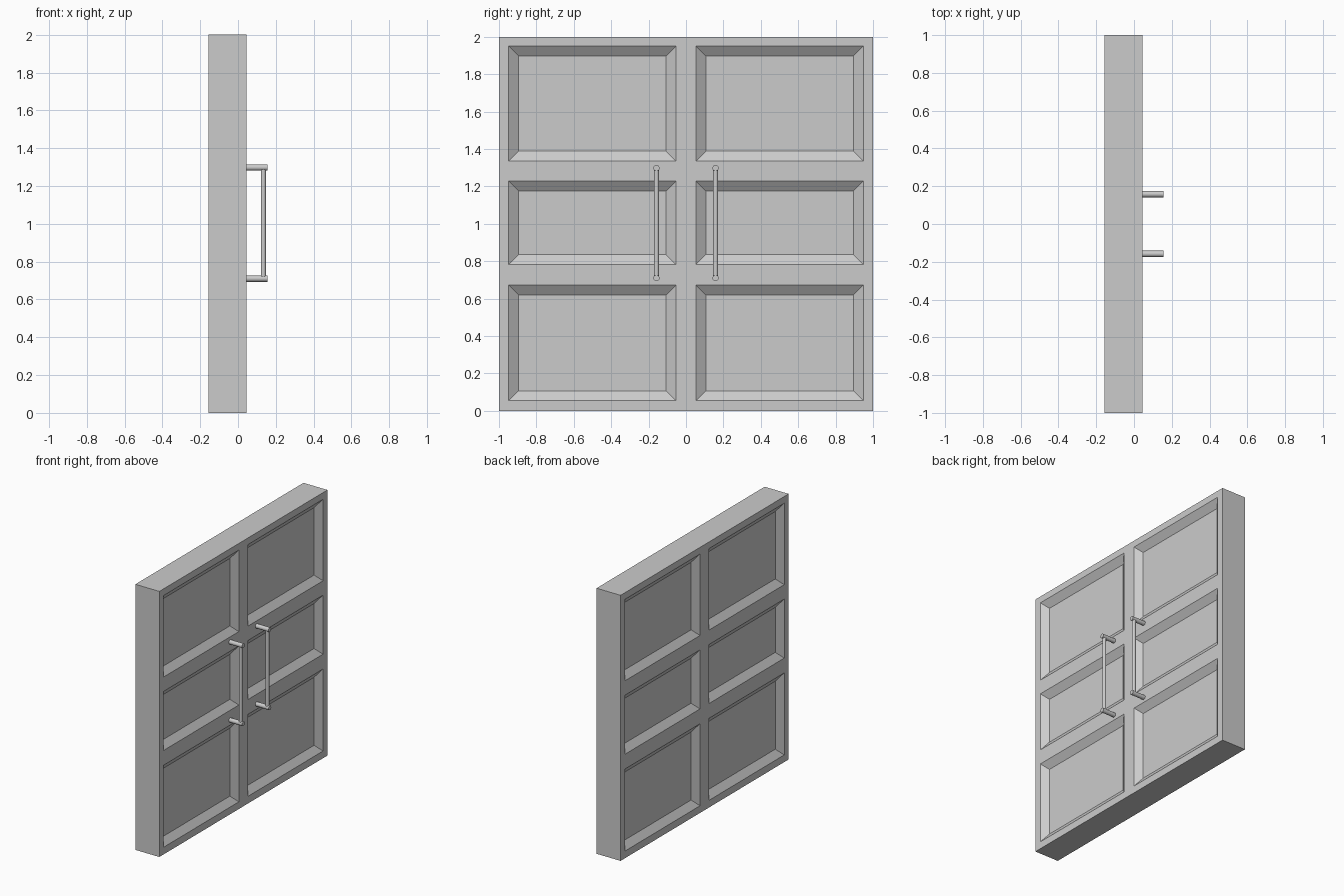
import bpy, bmesh
from mathutils import Matrix

if "Cube" in bpy.data.objects:
    bpy.data.objects.remove(bpy.data.objects["Cube"])

BACK, FRONT = -0.155, 0.045
YS = [0, 0.054, 0.948, 1]
ZS = [0, 0.054, 0.672, 0.783, 1.228, 1.336, 1.95, 2]


def finish(bm, name):
    bmesh.ops.recalc_face_normals(bm, faces=bm.faces)
    me = bpy.data.meshes.new(name)
    bm.to_mesh(me)
    bm.free()
    ob = bpy.data.objects.new(name, me)
    bpy.context.collection.objects.link(ob)
    return ob


def door_leaf(name, s):
    bm = bmesh.new()
    # Grid of stiles, rails and panels, thickened into a slab
    g = [[bm.verts.new((BACK, s * y, z)) for z in ZS] for y in YS]
    faces = [bm.faces.new((g[i][j], g[i + 1][j], g[i + 1][j + 1], g[i][j + 1]))
             for i in range(len(YS) - 1) for j in range(len(ZS) - 1)]
    ext = bmesh.ops.extrude_face_region(bm, geom=faces, use_keep_orig=True)["geom"]
    bmesh.ops.translate(bm, vec=(FRONT - BACK, 0, 0),
                        verts=[e for e in ext if isinstance(e, bmesh.types.BMVert)])
    bmesh.ops.recalc_face_normals(bm, faces=bm.faces)
    # Sunken panels with sloped borders on both sides
    panels = [f for f in bm.faces if f.calc_area() > 0.3]
    bmesh.ops.inset_individual(bm, faces=panels, thickness=0.053, depth=-0.038,
                               use_even_offset=True)
    return finish(bm, name)


def rod(bm, p, length, radius, axis):
    rot = Matrix.Rotation(1.5707963, 4, 'Y') if axis == 'X' else Matrix()
    bmesh.ops.create_cone(bm, cap_ends=True, segments=24, radius1=radius,
                          radius2=radius, depth=length,
                          matrix=Matrix.Translation(p) @ rot)


def pull_handle(name, y):
    bm = bmesh.new()
    # Upright grip and two standoff posts
    rod(bm, (0.134, y, 1.004), 0.588, 0.0135, 'Z')
    for z in (0.71, 1.298):
        rod(bm, (0.0975, y, z), 0.115, 0.0165, 'X')
    ob = finish(bm, name)
    bpy.ops.object.select_all(action='DESELECT')
    ob.select_set(True)
    bpy.context.view_layer.objects.active = ob
    bpy.ops.object.shade_smooth_by_angle()


for side, s in (("left", -1), ("right", 1)):
    door_leaf(side + "_door_leaf", s)
    pull_handle(side + "_pull_handle", s * 0.158)
